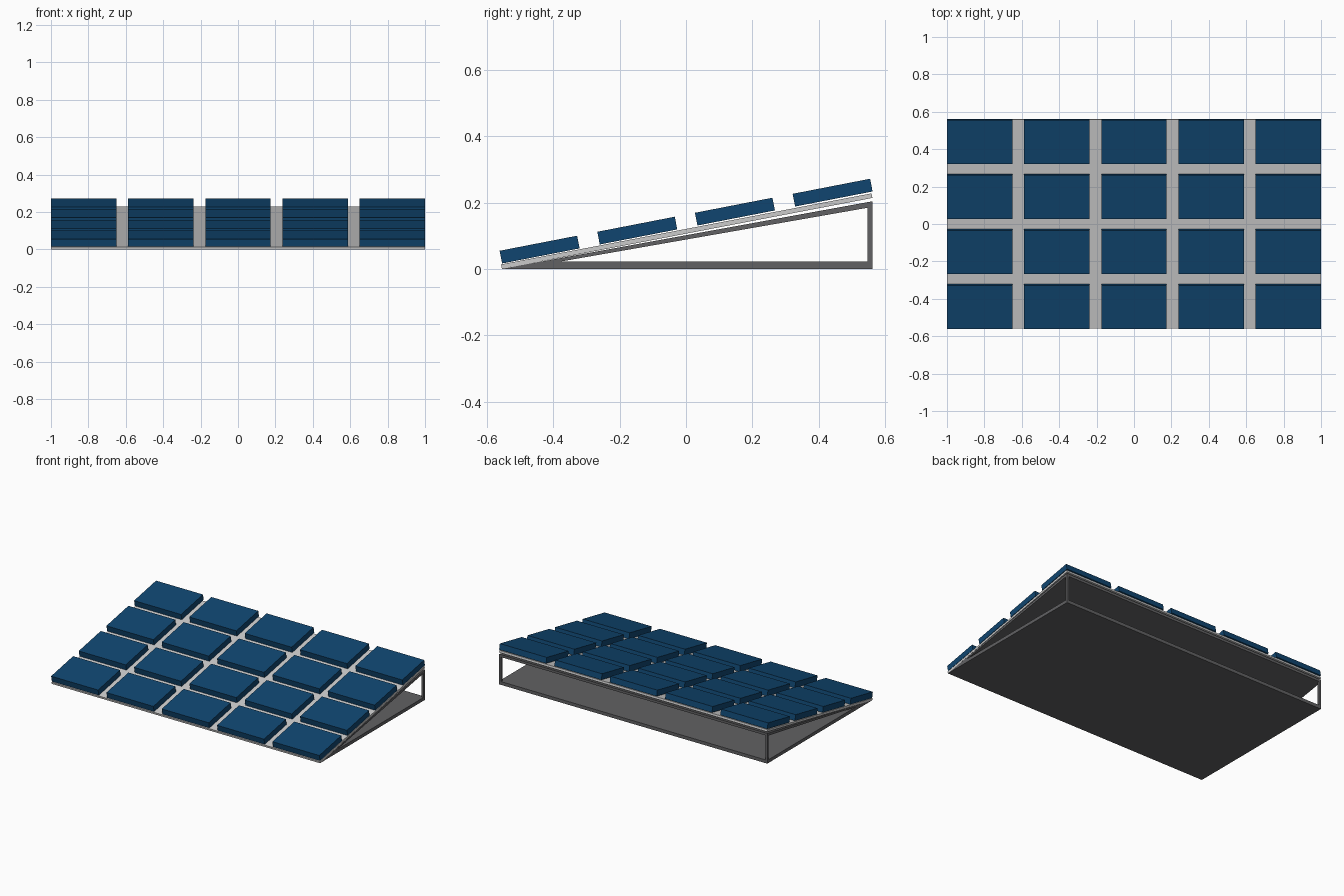
import bpy, bmesh
from math import radians, sin, cos
from mathutils import Vector

if "Cube" in bpy.data.objects:
    bpy.data.objects.remove(bpy.data.objects["Cube"])

TILT = radians(11)


def material(name, rgb):
    m = bpy.data.materials.new(name)
    m.diffuse_color = (*rgb, 1)
    m.use_nodes = True
    m.node_tree.nodes["Principled BSDF"].inputs["Base Color"].default_value = m.diffuse_color
    return m


blue = material("cell_blue", (0.005, 0.06, 0.16))
light = material("light_grey", (0.58, 0.59, 0.59))
dark = material("dark_grey", (0.12, 0.12, 0.125))


def extrude_profile(name, pts, x0, x1, mat):
    """Extrude a (y, z) outline along x."""
    bm = bmesh.new()
    face = bm.faces.new([bm.verts.new((x0, y, z)) for y, z in pts])
    new = bmesh.ops.extrude_face_region(bm, geom=[face])["geom"]
    bmesh.ops.translate(bm, vec=(x1 - x0, 0, 0),
                        verts=[v for v in new if isinstance(v, bmesh.types.BMVert)])
    bmesh.ops.recalc_face_normals(bm, faces=bm.faces)
    me = bpy.data.meshes.new(name)
    bm.to_mesh(me)
    bm.free()
    me.materials.append(mat)
    ob = bpy.data.objects.new(name, me)
    bpy.context.collection.objects.link(ob)
    return ob


def tilted_slab(name, start, length, thick, x0, x1, mat, tilt=TILT):
    """Box whose lower front edge is at start (y, z), tilted up to the back."""
    o = Vector(start)
    u = Vector((cos(tilt), sin(tilt))) * length
    n = Vector((-sin(tilt), cos(tilt))) * thick
    return extrude_profile(name, [o, o + u, o + u + n, o + n], x0, x1, mat)


# Supporting frame: base plate, sloping plate, rear corner posts
extrude_profile("base_plate", [(-0.555, 0), (0.5625, 0), (0.5625, 0.022), (-0.44, 0.022)],
                -1, 1, dark)
extrude_profile("sloping_plate", [(-0.5, 0.0), (-0.38, 0.022), (0.5625, 0.187),
                                  (0.5625, 0.204), (-0.43, 0.0235)], -1, 1, dark)
for side, x in (("left", -1), ("right", 0.985)):
    extrude_profile(side + "_rear_post", [(0.547, 0), (0.5625, 0), (0.5625, 0.204), (0.547, 0.2)],
                    x, x + 0.015, dark)

# Backing sheet behind the cells
tilted_slab("backing_sheet", (-0.555, 0), 1.1375, 0.014, -1, 1, light, radians(10.85))

# Five by four grid of solar cells
for row in range(4):
    d = row * 0.3
    start = (-0.5545 + d * cos(TILT), 0.0165 + d * sin(TILT))
    for col in range(5):
        x = -1 + col * 0.4125
        tilted_slab(f"solar_cell_{row}_{col}", start, 0.238, 0.039, x, x + 0.35, blue)
